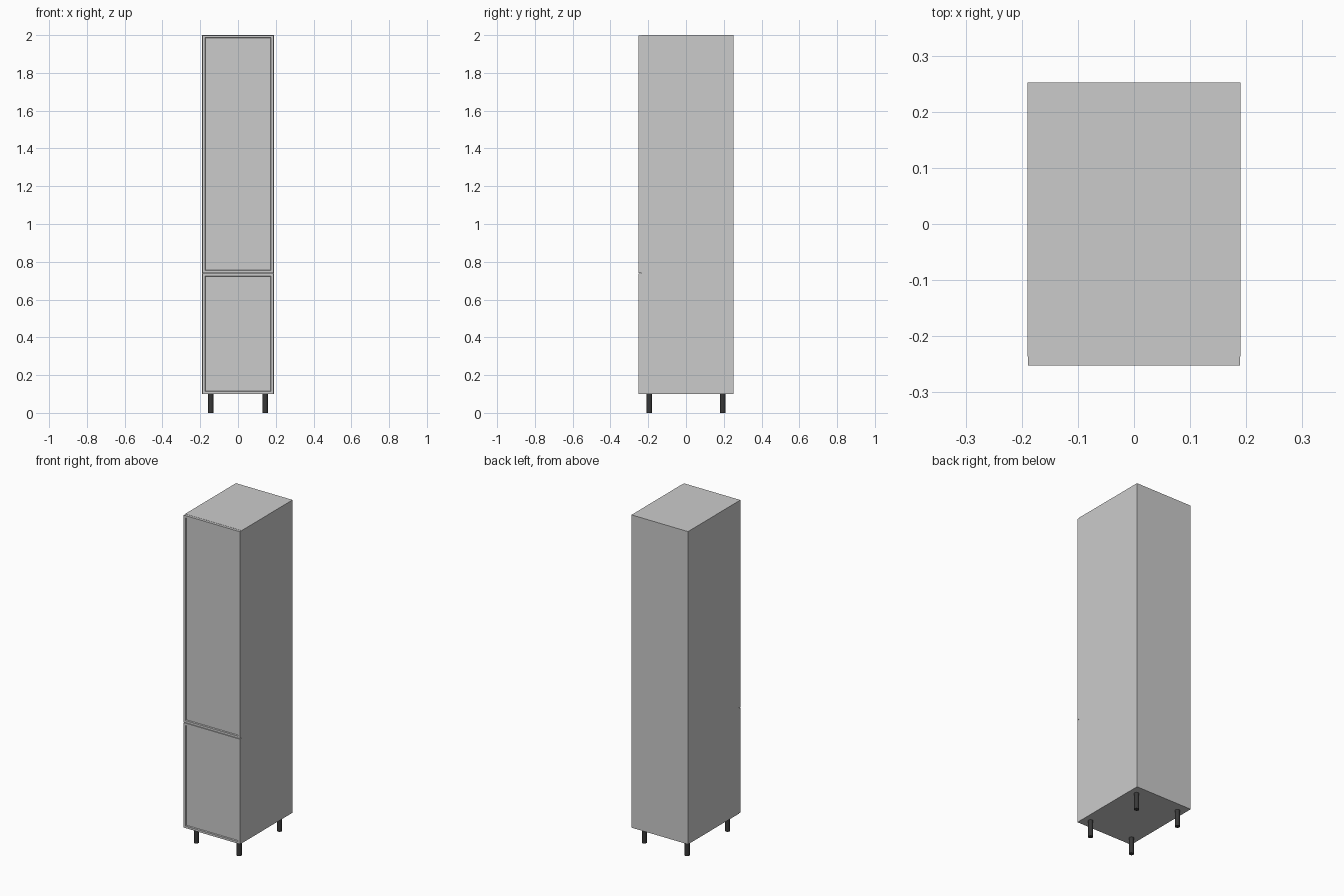
import bpy, bmesh

if "Cube" in bpy.data.objects:
    bpy.data.objects.remove(bpy.data.objects["Cube"])

HW, BACK, FRONT, FACE = 0.19, 0.252, -0.236, -0.252
BOTTOM, TOP, SPLIT, T = 0.10, 2.0, 0.74, 0.016


def finish(name, bm):
    me = bpy.data.meshes.new(name)
    bm.to_mesh(me)
    bm.free()
    ob = bpy.data.objects.new(name, me)
    bpy.context.collection.objects.link(ob)
    return ob


def box_bm(x0, x1, y0, y1, z0, z1):
    bm = bmesh.new()
    bmesh.ops.create_cube(bm, size=1)
    for v in bm.verts:
        v.co.x = x1 if v.co.x > 0 else x0
        v.co.y = y1 if v.co.y > 0 else y0
        v.co.z = z1 if v.co.z > 0 else z0
    return bm


def box(name, *dims):
    return finish(name, box_bm(*dims))


def door(name, z0, z1):
    bm = box_bm(-0.1885, 0.1885, FACE, FRONT, z0, z1)
    bm.normal_update()
    face = min(bm.faces, key=lambda f: f.calc_center_median().y)
    # narrow frame, then a slightly sloped step down to the recessed panel
    bmesh.ops.inset_region(bm, faces=[face], thickness=0.018)
    bmesh.ops.inset_region(bm, faces=[face], thickness=0.004)
    for v in face.verts:
        v.co.y += 0.006
    return finish(name, bm)


# Carcass panels
for side, s in (("left", -1), ("right", 1)):
    x0, x1 = sorted((s * HW, s * (HW - T)))
    box(side + "_side_panel", x0, x1, FRONT, BACK, BOTTOM, TOP)
inner = HW - T
box("top_panel", -inner, inner, FRONT, BACK, TOP - T, TOP)
box("bottom_panel", -inner, inner, FRONT, BACK, BOTTOM, BOTTOM + T)
box("middle_shelf", -inner, inner, FRONT, BACK - 0.004, SPLIT - T / 2, SPLIT + T / 2)
box("back_panel", -inner, inner, BACK - 0.004, BACK, BOTTOM + T, TOP - T)

# Doors with a thin gap between them
door("lower_door", BOTTOM + 0.001, SPLIT - 0.0015)
door("upper_door", SPLIT + 0.0015, TOP - 0.001)

# Dark round legs
dark = bpy.data.materials.new("dark_plastic")
dark.diffuse_color = (0.04, 0.04, 0.04, 1)
dark.use_nodes = True
dark.node_tree.nodes["Principled BSDF"].inputs["Base Color"].default_value = dark.diffuse_color
for fb, y in (("front", -0.194), ("back", 0.194)):
    for lr, x in (("left", -0.144), ("right", 0.144)):
        bpy.ops.mesh.primitive_cylinder_add(vertices=32, radius=0.014, depth=BOTTOM,
                                            location=(x, y, BOTTOM / 2))
        leg = bpy.context.object
        leg.name = f"{fb}_{lr}_leg"
        leg.data.materials.append(dark)
        bpy.ops.object.shade_smooth_by_angle()
